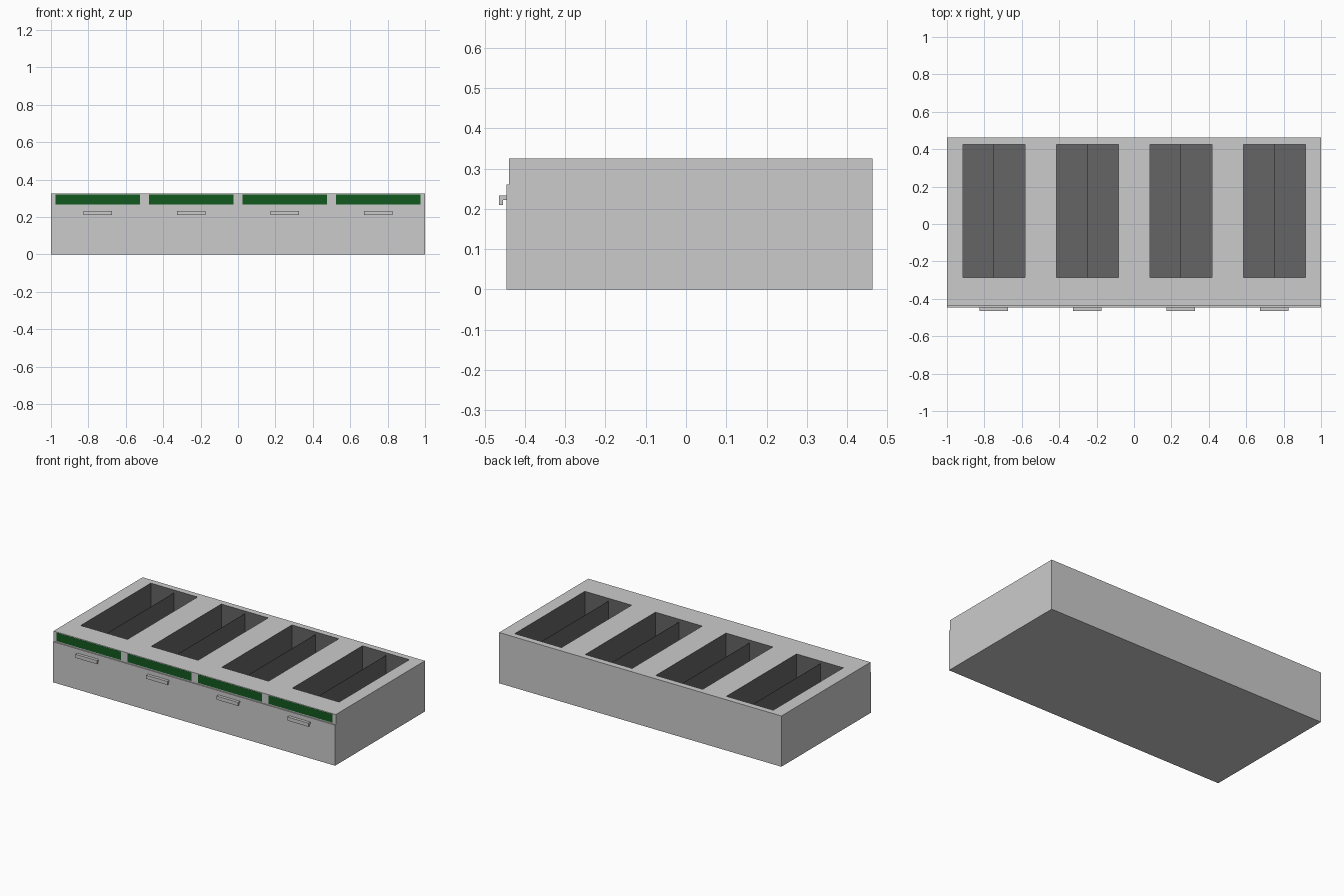
import bpy, bmesh

if "Cube" in bpy.data.objects:
    bpy.data.objects.remove(bpy.data.objects["Cube"])

FRONT, BACK, TOP = -0.439, 0.463, 0.325
PIT_DEPTH = 0.2
PIT_Y0, PIT_Y1 = -0.286, 0.424
CENTRES = [-0.75, -0.25, 0.25, 0.75]


def material(name, color):
    m = bpy.data.materials.new(name)
    m.diffuse_color = color
    m.use_nodes = True
    m.node_tree.nodes["Principled BSDF"].inputs["Base Color"].default_value = m.diffuse_color
    return m


def finish(name, bm, mats=()):
    bmesh.ops.recalc_face_normals(bm, faces=bm.faces[:])
    me = bpy.data.meshes.new(name)
    bm.to_mesh(me)
    bm.free()
    for m in mats:
        me.materials.append(m)
    ob = bpy.data.objects.new(name, me)
    bpy.context.collection.objects.link(ob)
    return ob


def prism(name, profile, x0, x1, mats=()):
    """Extrude a (y, z) profile along x."""
    bm = bmesh.new()
    face = bm.faces.new([bm.verts.new((x0, y, z)) for y, z in profile])
    ext = bmesh.ops.extrude_face_region(bm, geom=[face], use_keep_orig=True)
    verts = [g for g in ext["geom"] if isinstance(g, bmesh.types.BMVert)]
    bmesh.ops.translate(bm, verts=verts, vec=(x1 - x0, 0, 0))
    return finish(name, bm, mats)


def box(name, x0, x1, y0, y1, z0, z1, mats=()):
    return prism(name, [(y0, z0), (y1, z0), (y1, z1), (y0, z1)], x0, x1, mats)


grey = material("casing_grey", (0.6, 0.6, 0.6, 1))
dark = material("basin_dark", (0.13, 0.13, 0.13, 1))
green = material("panel_green", (0.006, 0.1, 0.014, 1))

# Casing: gridded top with four sunken basins
xs = [-1.0] + [c + s for c in CENTRES for s in (-0.165, 0.167)] + [1.0]
ys = [FRONT, PIT_Y0, PIT_Y1, BACK]
bm = bmesh.new()
grid = [[bm.verts.new((x, y, TOP)) for y in ys] for x in xs]
pits = []
for i in range(len(xs) - 1):
    for j in range(len(ys) - 1):
        f = bm.faces.new((grid[i][j], grid[i + 1][j],
                          grid[i + 1][j + 1], grid[i][j + 1]))
        if j == 1 and i % 2 == 1:
            pits.append(f)

# Outer walls and bottom
rim = [e for e in bm.edges if e.is_boundary]
ext = bmesh.ops.extrude_edge_only(bm, edges=rim)["geom"]
low = [g for g in ext if isinstance(g, bmesh.types.BMVert)]
for v in low:
    v.co.z = 0
bmesh.ops.contextual_create(
    bm, geom=[g for g in ext if isinstance(g, bmesh.types.BMEdge)
              and all(v.co.z == 0 for v in g.verts)])

# Basins
for f in pits:
    inner = bmesh.ops.extrude_discrete_faces(bm, faces=[f])["faces"][0]
    bmesh.ops.translate(bm, verts=inner.verts[:], vec=(0, 0, -PIT_DEPTH))
    inner.material_index = 1
    for e in inner.edges:
        for side in e.link_faces:
            side.material_index = 1
finish("casing", bm, [grey, dark])

# Door front standing slightly proud below the control strip
box("door_front", -1, 1, -0.446, FRONT, 0, 0.26, [grey])

# Hooked handle profile
HANDLE = [(-0.446, 0.233), (-0.465, 0.233), (-0.465, 0.210),
          (-0.454, 0.210), (-0.454, 0.222), (-0.446, 0.222)]

for n, c in enumerate(CENTRES, 1):
    box(f"control_panel_{n}", c - 0.227, c + 0.227,
        FRONT - 0.0004, FRONT, 0.267, 0.321, [green])
    prism(f"handle_{n}", HANDLE, c - 0.075, c + 0.075, [grey])
    box(f"basin_divider_{n}", c - 0.001, c + 0.001, PIT_Y0, PIT_Y1,
        TOP - PIT_DEPTH, TOP - 0.018, [dark])
